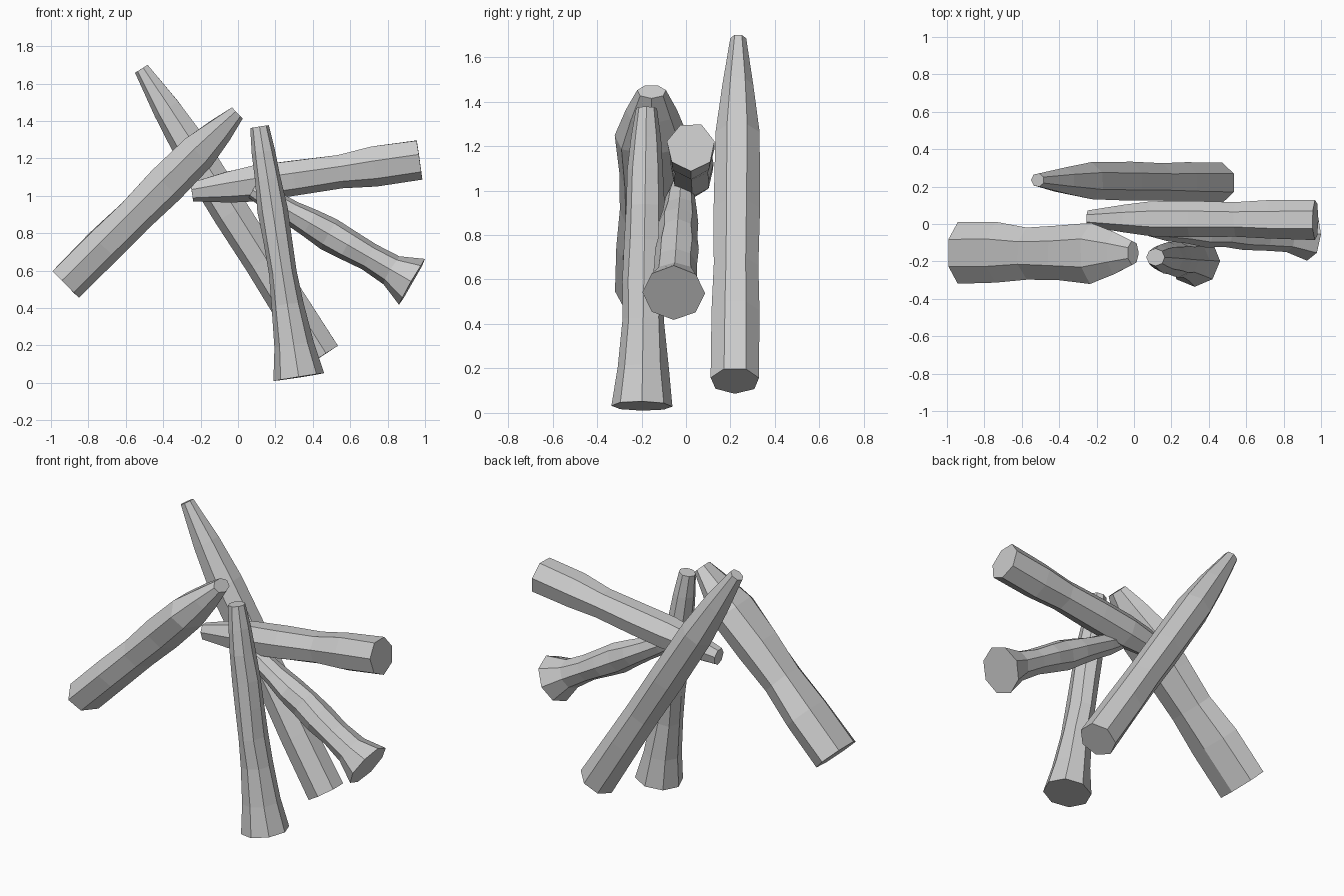
import bpy, bmesh, math, random
from mathutils import Vector

random.seed(4)
if "Cube" in bpy.data.objects:
    bpy.data.objects.remove(bpy.data.objects["Cube"])

# One plain grey for all the wood
grey = bpy.data.materials.new("light_grey")
grey.use_nodes = True
COLOUR = (0.6, 0.6, 0.6, 1)
grey.diffuse_color = COLOUR
grey.node_tree.nodes["Principled BSDF"].inputs["Base Color"].default_value = COLOUR


def stick(name, base, tip, sides, rings):
    """Rough tapered log; each ring is (position along, radius in xz plane, radius in y)."""
    base, tip = Vector(base), Vector(tip)
    axis = (tip - base).normalized()
    across = Vector((0, 1, 0))
    across = (across - axis * across.dot(axis)).normalized()
    up = axis.cross(across)
    if up.z < 0:
        up.negate()
    bm = bmesh.new()
    loops = []
    for t, r_up, r_across in rings:
        centre = base.lerp(tip, t)
        rough = 0.035 if 0 < t < 1 else 0.01
        loop = []
        for i in range(sides):
            a = math.tau * i / sides - math.pi / 2
            k = 1 + random.uniform(-rough, rough)
            slide = axis * random.uniform(-rough, rough) * r_up
            loop.append(bm.verts.new(centre + slide
                                     + up * math.sin(a) * r_up * k
                                     + across * math.cos(a) * r_across * k))
        loops.append(loop)
    # Side faces and end caps
    for low, high in zip(loops, loops[1:]):
        for i in range(sides):
            j = (i + 1) % sides
            bm.faces.new((low[i], low[j], high[j], high[i]))
    bm.faces.new(loops[0])
    bm.faces.new(loops[-1])
    bmesh.ops.recalc_face_normals(bm, faces=bm.faces)
    mesh = bpy.data.meshes.new(name)
    bm.to_mesh(mesh)
    bm.free()
    mesh.materials.append(grey)
    bpy.context.collection.objects.link(bpy.data.objects.new(name, mesh))


# Long log at the back
stick("back_log", (0.45, 0.22, 0.145), (-0.515, 0.235, 1.68), 7, [
    (0, .11, .112), (.2, .105, .108), (.33, .1, .1), (.5, .104, .106),
    (.72, .1, .104), (.86, .078, .074), (1, .042, .037)])

# Broad log leaning on the right
stick("right_log", (-0.925, -0.155, 0.53), (-0.005, -0.155, 1.445), 7, [
    (0, .106, .168), (.22, .108, .168), (.4, .103, .142), (.58, .11, .15),
    (.77, .104, .168), (.9, .074, .115), (1, .043, .066)])

# Nearly level log across the top
stick("level_log", (0.97, 0.022, 1.197), (-0.247, 0.03, 1.022), 7, [
    (0, .111, .11), (.2, .111, .104), (.35, .094, .095), (.55, .098, .1),
    (.72, .1, .096), (.84, .086, .075), (1, .053, .044)])

# Upright log at the front
stick("front_log", (0.325, -0.198, 0.03), (0.115, -0.178, 1.37), 8, [
    (0, .137, .138), (.13, .106, .114), (.29, .086, .095), (.42, .074, .1),
    (.55, .077, .09), (.67, .08, .087), (.79, .07, .08), (.9, .062, .066),
    (1, .05, .047)])

# Flared log leaning on the left
stick("left_log", (0.93, -0.055, 0.54), (0.08, -0.02, 1.03), 8, [
    (0, .14, .14), (.13, .086, .1), (.27, .076, .096), (.4, .086, .1),
    (.52, .092, .085), (.64, .08, .09), (.76, .066, .075), (.88, .062, .066),
    (1, .045, .045)])
